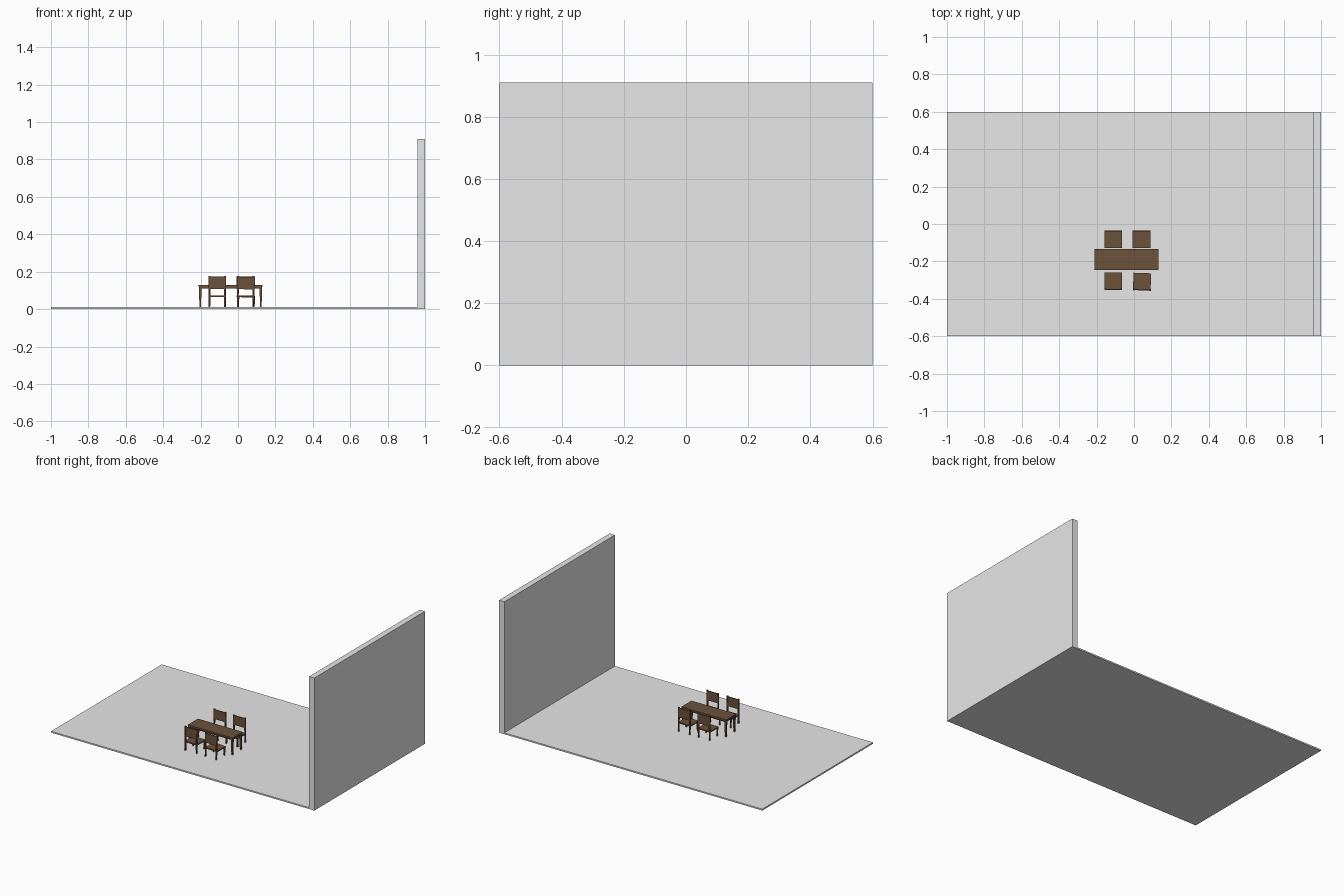
import bpy, bmesh
from math import radians
from mathutils import Matrix, Vector

cube = bpy.data.objects.get("Cube")
if cube:
    bpy.data.objects.remove(cube)


def material(name, rgb):
    m = bpy.data.materials.new(name)
    m.use_nodes = True
    m.diffuse_color = (*rgb, 1)
    m.node_tree.nodes["Principled BSDF"].inputs["Base Color"].default_value = (*rgb, 1)
    return m


GREY = material("light grey plaster", (0.8, 0.8, 0.8))
WOOD = material("dark brown wood", (0.15, 0.085, 0.045))


def add_box(bm, lo, hi, taper=1.0):
    """Box between two corners; taper scales the bottom face."""
    lo, hi = Vector(lo), Vector(hi)
    mid, scale = (lo + hi) / 2, Matrix.Diagonal(hi - lo)
    for v in bmesh.ops.create_cube(bm, size=1)["verts"]:
        if v.co.z < 0:
            v.co.x *= taper
            v.co.y *= taper
        v.co = mid + scale @ v.co


def make(name, mat, boxes, matrix=Matrix()):
    bm = bmesh.new()
    for b in boxes:
        add_box(bm, *b)
    mesh = bpy.data.meshes.new(name)
    bm.to_mesh(mesh)
    bm.free()
    mesh.materials.append(mat)
    ob = bpy.data.objects.new(name, mesh)
    ob.matrix_world = matrix
    bpy.context.collection.objects.link(ob)


FLOOR = 0.01

# Room shell
make("floor", GREY, [((-1, -0.6, 0), (1, 0.6, FLOOR))])
make("wall", GREY, [((0.96, -0.6, 0), (1, 0.6, 0.91))])

# Table, centred on its own origin
table = Matrix.Translation((-0.04, -0.19, FLOOR))
W, D = 0.17, 0.055
make("table_top", WOOD, [((-W, -D, 0.108), (W, D, 0.12))], table)
make("table_apron", WOOD, [
    ((-W + 0.008, s * (D - 0.01) - 0.003, 0.1), (W - 0.008, s * (D - 0.01) + 0.003, 0.108))
    for s in (-1, 1)] + [
    ((s * (W - 0.01) - 0.003, -D + 0.008, 0.1), (s * (W - 0.01) + 0.003, D - 0.008, 0.108))
    for s in (-1, 1)], table)
make("table_legs", WOOD, [
    ((sx * (W - 0.008) - 0.007, sy * (D - 0.009) - 0.007, 0),
     (sx * (W - 0.008) + 0.007, sy * (D - 0.009) + 0.007, 0.108), 0.6)
    for sx in (-1, 1) for sy in (-1, 1)], table)


# Chair with its backrest towards -y
def chair(name, x, y, turn=0, roll=0, drop=0):
    m = (Matrix.Translation((x, y, FLOOR - drop)) @ Matrix.Rotation(radians(turn), 4, "Z")
         @ Matrix.Rotation(radians(roll), 4, "Y"))
    h = 0.047
    make(name + "_seat", WOOD, [((-h, -h + 0.004, 0.055), (h, h, 0.063))], m)
    make(name + "_front_legs", WOOD, [
        ((s * 0.042 - 0.0045, 0.036, 0), (s * 0.042 + 0.0045, 0.045, 0.055), 0.75)
        for s in (-1, 1)], m)
    make(name + "_back_posts", WOOD, [
        ((s * 0.042 - 0.0045, -h, 0), (s * 0.042 + 0.0045, -h + 0.009, 0.167), 0.8)
        for s in (-1, 1)], m)
    make(name + "_backrest", WOOD, [((-h, -h + 0.001, 0.098), (h, -h + 0.007, 0.163))], m)


chair("front_right_chair", -0.112, -0.307)
chair("front_left_chair", 0.042, -0.309, turn=-2, roll=1, drop=0.002)
chair("back_right_chair", -0.11, -0.082, turn=180)
chair("back_left_chair", 0.04, -0.082, turn=180)
